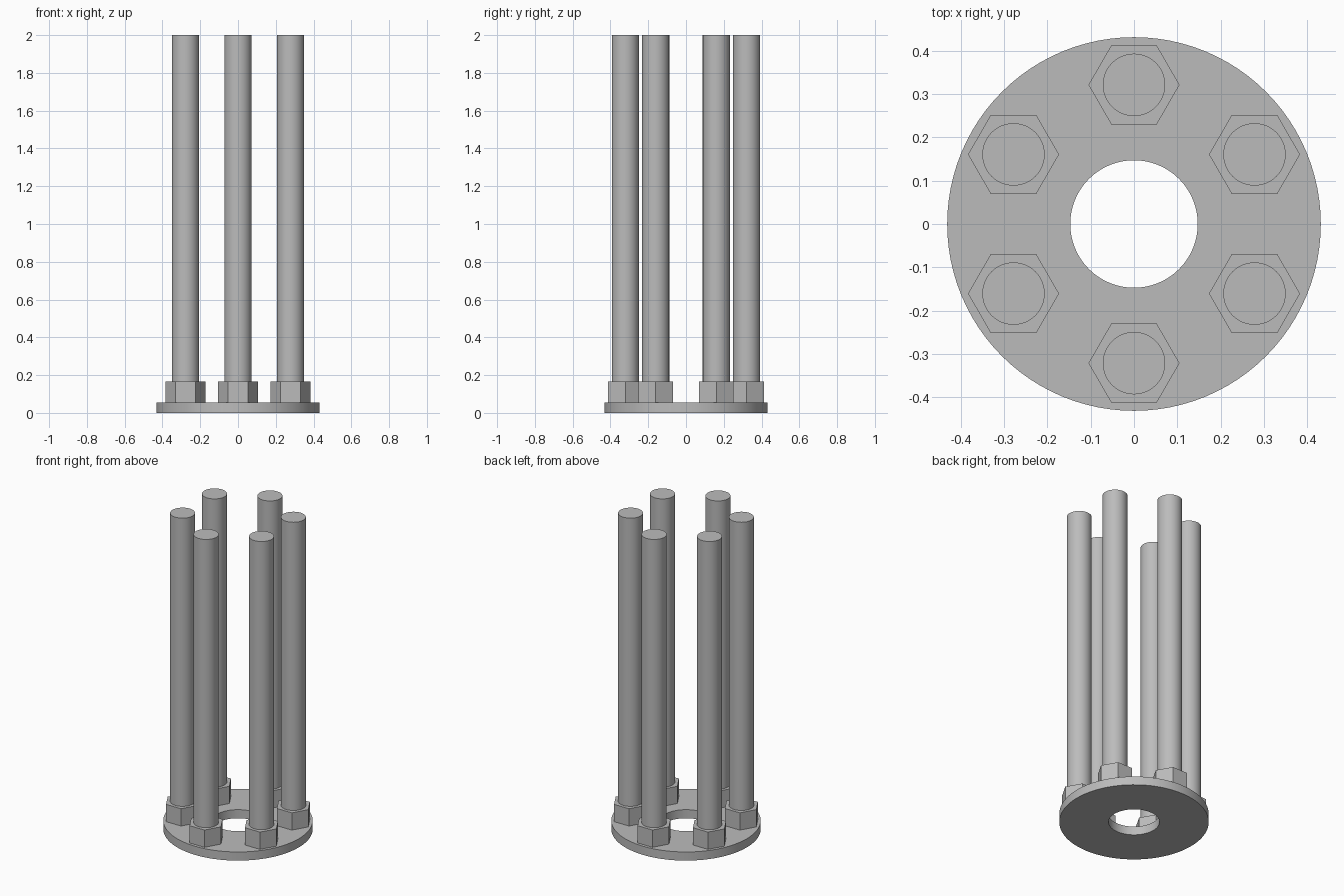
import bpy
import bmesh
from math import cos, sin, pi, radians

cube = bpy.data.objects.get("Cube")
if cube:
    bpy.data.objects.remove(cube, do_unlink=True)

STEEL = (0.5, 0.5, 0.5, 1.0)
steel = bpy.data.materials.new("grey steel")
steel.use_nodes = True
steel.diffuse_color = STEEL
steel.node_tree.nodes["Principled BSDF"].inputs["Base Color"].default_value = STEEL


def ring_part(name, profile, sides, location=(0, 0, 0), smooth=True):
    """Sweep a closed (radius, z) profile around the z axis."""
    bm = bmesh.new()
    rings = []
    for i in range(sides):
        a = 2 * pi * i / sides
        rings.append([bm.verts.new((r * cos(a), r * sin(a), z)) for r, z in profile])
    n = len(profile)
    for i in range(sides):
        a, b = rings[i], rings[(i + 1) % sides]
        for j in range(n):
            k = (j + 1) % n
            bm.faces.new((a[j], b[j], b[k], a[k]))
    bmesh.ops.recalc_face_normals(bm, faces=bm.faces)
    return finish(name, bm, location, smooth)


def prism(name, radius, z0, z1, sides, location, smooth=True):
    """Capped prism standing between two heights."""
    bm = bmesh.new()
    bmesh.ops.create_cone(bm, cap_ends=True, segments=sides,
                          radius1=radius, radius2=radius, depth=z1 - z0)
    # Start the corners on the x axis
    for i, v in enumerate(sorted(bm.verts, key=lambda v: v.index)):
        v.co.z += (z0 + z1) / 2
    return finish(name, bm, location, smooth)


def finish(name, bm, location, smooth):
    mesh = bpy.data.meshes.new(name)
    bm.to_mesh(mesh)
    bm.free()
    mesh.materials.append(steel)
    obj = bpy.data.objects.new(name, mesh)
    obj.location = location
    bpy.context.collection.objects.link(obj)
    if smooth:
        bpy.ops.object.select_all(action='DESELECT')
        obj.select_set(True)
        bpy.context.view_layer.objects.active = obj
        bpy.ops.object.shade_smooth_by_angle(angle=radians(30))
    return obj


PLATE_TOP, NUT_TOP, ROD_TOP = 0.055, 0.165, 2.0
BOLT_CIRCLE = 0.321

# Flange plate with a central hole
ring_part("flange_plate",
          [(0.147, 0), (0.431, 0), (0.431, PLATE_TOP), (0.147, PLATE_TOP)], 96)

# Six long rods, each seated in a hexagonal nut
for i in range(6):
    a = pi / 6 + i * pi / 3
    spot = (BOLT_CIRCLE * cos(a), BOLT_CIRCLE * sin(a), 0)
    nut = prism(f"hex_nut_{i + 1}", 0.105, PLATE_TOP, NUT_TOP, 6, spot, smooth=False)
    nut.rotation_euler.z = pi / 2
    prism(f"rod_{i + 1}", 0.072, NUT_TOP, ROD_TOP, 48, spot)
